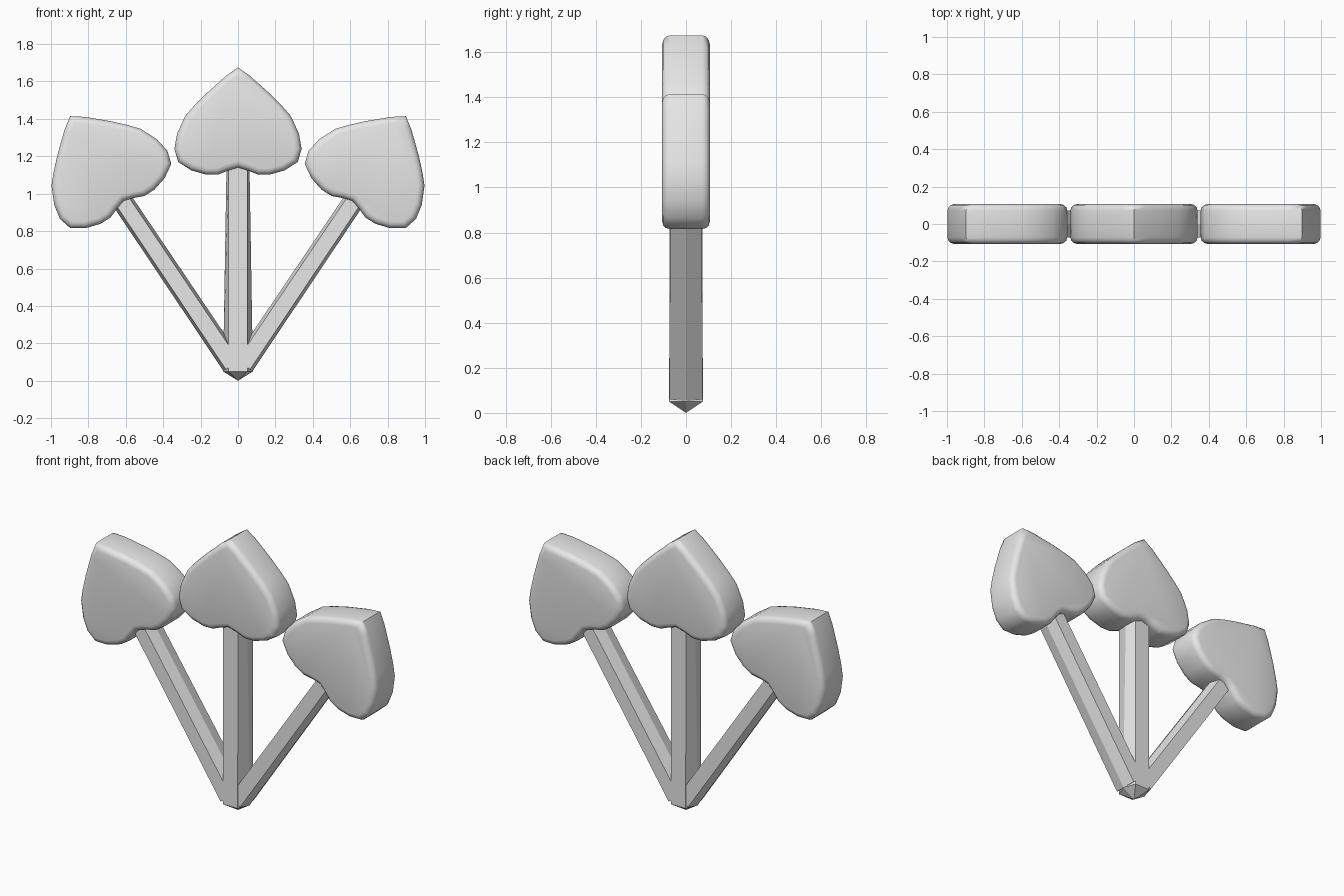
import bpy
import bmesh
from math import radians
from mathutils import Matrix, Vector

cube = bpy.data.objects.get("Cube")
if cube:
    bpy.data.objects.remove(cube, do_unlink=True)

grey = bpy.data.materials.new("light_grey")
grey.use_nodes = True
colour = (0.8, 0.8, 0.8, 1.0)
grey.diffuse_color = colour
grey.node_tree.nodes["Principled BSDF"].inputs["Base Color"].default_value = colour


def finish(name, bm, matrix, smooth_angle=None):
    """Turn a bmesh into a coloured object, placed by matrix."""
    bmesh.ops.transform(bm, matrix=matrix, verts=bm.verts)
    bmesh.ops.recalc_face_normals(bm, faces=bm.faces)
    mesh = bpy.data.meshes.new(name)
    bm.to_mesh(mesh)
    bm.free()
    mesh.materials.append(grey)
    obj = bpy.data.objects.new(name, mesh)
    bpy.context.collection.objects.link(obj)
    if smooth_angle:
        bpy.ops.object.select_all(action="DESELECT")
        obj.select_set(True)
        bpy.context.view_layer.objects.active = obj
        bpy.ops.object.shade_smooth_by_angle(angle=radians(smooth_angle))


# Right half of the leaf outline, from the tip down to the notch
TIP, NOTCH = (0, 1.675), (0, 1.14)
HALF = [(0.064, 1.63), (0.17, 1.535), (0.235, 1.47), (0.283, 1.415),
        (0.326, 1.32), (0.34, 1.24), (0.32, 1.17), (0.25, 1.125),
        (0.17, 1.102), (0.107, 1.102), (0.05, 1.125)]
OUTLINE = [TIP] + HALF + [NOTCH] + [(-x, z) for x, z in reversed(HALF)]
LEAF_DEPTH = 0.106


def leaf(name, matrix):
    """Thick leaf plate with rounded rims front and back."""
    bm = bmesh.new()
    front = bm.faces.new([bm.verts.new((x, -LEAF_DEPTH, z)) for x, z in OUTLINE])
    made = bmesh.ops.extrude_face_region(bm, geom=[front], use_keep_orig=True)
    back = [v for v in made["geom"] if isinstance(v, bmesh.types.BMVert)]
    bmesh.ops.translate(bm, verts=back, vec=(0, 2 * LEAF_DEPTH, 0))
    bmesh.ops.recalc_face_normals(bm, faces=bm.faces)
    rims = [e for e in bm.edges
            if abs(e.verts[0].co.y - e.verts[1].co.y) < LEAF_DEPTH]
    bmesh.ops.bevel(bm, geom=rims, offset=0.034, offset_type="OFFSET",
                    segments=3, profile=0.5, affect="EDGES", clamp_overlap=True)
    finish(name, bm, matrix, 50)


def ring(bm, z, side, face, depth):
    """Six-sided cross-section with flat front and back."""
    points = [(side, 0), (face, depth), (-face, depth),
              (-side, 0), (-face, -depth), (face, -depth)]
    return [bm.verts.new((x, y, z)) for x, y in points]


def stem(name, lower, upper, matrix, point=None):
    """Tapering six-sided bar, with an optional point at its foot."""
    bm = bmesh.new()
    a, b = ring(bm, *lower), ring(bm, *upper)
    foot = bm.verts.new((0, 0, point)) if point is not None else None
    for i in range(6):
        j = (i + 1) % 6
        bm.faces.new((a[i], a[j], b[j], b[i]))
        if foot:
            bm.faces.new((a[j], a[i], foot))
    bm.faces.new(b)
    if not foot:
        bm.faces.new(a[::-1])
    finish(name, bm, matrix)


# Middle stem and leaf
stem("middle_stem", (0.05, 0.08, 0.05, 0.075), (1.17, 0.061, 0.05, 0.071),
     Matrix.Identity(4), point=0.0)
leaf("middle_leaf", Matrix.Identity(4))

# Side stems and leaves, leaning outwards
for side, sign in (("left", 1), ("right", -1)):
    lean = Matrix.Rotation(radians(33.9 * sign), 4, "Y")
    stem(side + "_stem", (0.053, 0.058, 0.042, 0.074), (1.13, 0.056, 0.04, 0.07),
         Matrix.Translation(Vector((0, 0, 0.04))) @ lean)
    leaf(side + "_leaf", Matrix.Rotation(radians(32.4 * sign), 4, "Y"))
